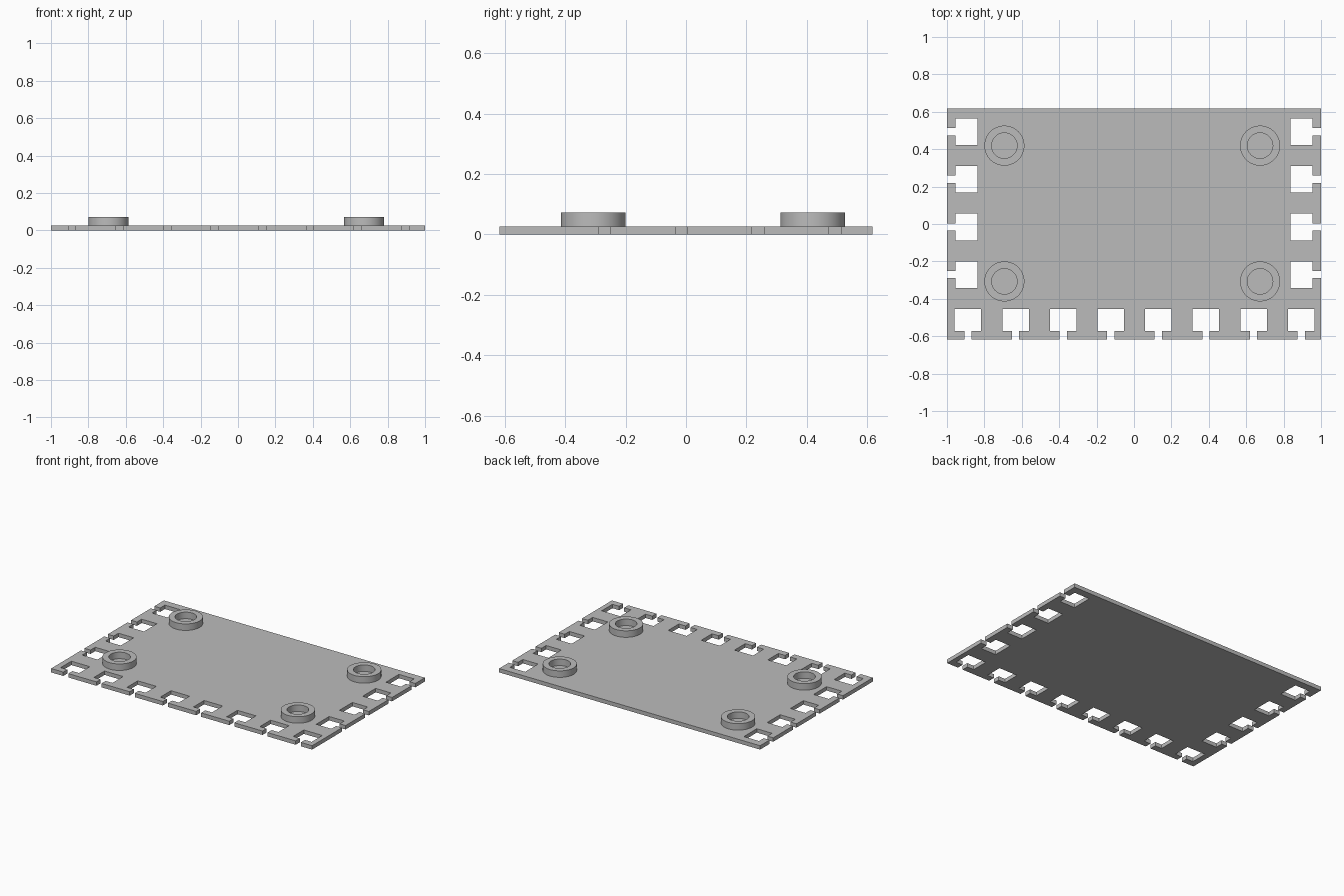
import bpy, bmesh, math
from mathutils import Vector

if "Cube" in bpy.data.objects:
    bpy.data.objects.remove(bpy.data.objects["Cube"])

HX, HY = 1.0, 0.617          # plate half sizes
T, BOSS_TOP = 0.027, 0.072   # plate thickness, boss top height
PITCH = 0.2545
SLOT, NECK = 0.071, 0.0195   # half widths of slot and its neck
LIP, DEEP = 0.045, 0.162     # slot start and end measured from the edge

grey = bpy.data.materials.new("light grey")
grey.diffuse_color = (0.5, 0.5, 0.5, 1)
grey.use_nodes = True
grey.node_tree.nodes["Principled BSDF"].inputs["Base Color"].default_value = grey.diffuse_color


def finish(bm, name):
    bmesh.ops.recalc_face_normals(bm, faces=bm.faces)
    mesh = bpy.data.meshes.new(name)
    bm.to_mesh(mesh)
    bm.free()
    mesh.materials.append(grey)
    obj = bpy.data.objects.new(name, mesh)
    bpy.context.collection.objects.link(obj)
    return obj


def keyhole_edge(start, along, inward, centres):
    """Edge outline with T-shaped slots, centres given as distance from start."""
    pts = [start]
    for c in centres:
        for u, v in ((-NECK, 0), (-NECK, LIP), (-SLOT, LIP), (-SLOT, DEEP),
                     (SLOT, DEEP), (SLOT, LIP), (NECK, LIP), (NECK, 0)):
            pts.append(start + along * (c + u) + inward * v)
    return pts


# Base plate: one outline with slots along the front and both sides
X, Y = Vector((1, 0, 0)), Vector((0, 1, 0))
front = [HX + 0.003 + (i - 3.5) * PITCH for i in range(8)]
side = [HY - 0.2705 + i * PITCH for i in range(4)]
outline = keyhole_edge(Vector((-HX, -HY, 0)), X, Y, front)
outline += keyhole_edge(Vector((HX, -HY, 0)), Y, -X, side)
outline += [Vector((HX, HY, 0))]
outline += keyhole_edge(Vector((-HX, HY, 0)), -Y, X, [2 * HY - c for c in reversed(side)])

bm = bmesh.new()
base = bm.faces.new([bm.verts.new(p) for p in outline])
ext = bmesh.ops.extrude_face_region(bm, geom=[base], use_keep_orig=True)
bmesh.ops.translate(bm, vec=(0, 0, T),
                    verts=[g for g in ext["geom"] if isinstance(g, bmesh.types.BMVert)])
finish(bm, "base_plate")


# Raised ring bosses with blind holes
def ring_boss(name, x, y, outer=0.107, inner=0.068, n=64):
    bm = bmesh.new()
    profile = ((outer, T), (outer, BOSS_TOP), (inner, BOSS_TOP), (inner, T))
    loops = [[bm.verts.new((x + r * math.cos(2 * math.pi * i / n),
                            y + r * math.sin(2 * math.pi * i / n), z)) for i in range(n)]
             for r, z in profile]
    for k in range(4):
        a, b = loops[k], loops[(k + 1) % 4]
        for i in range(n):
            j = (i + 1) % n
            bm.faces.new((a[i], a[j], b[j], b[i]))
    obj = finish(bm, name)
    bpy.ops.object.select_all(action='DESELECT')
    obj.select_set(True)
    bpy.context.view_layer.objects.active = obj
    bpy.ops.object.shade_smooth_by_angle(angle=math.radians(30))


for sx, x in (("left", -0.693), ("right", 0.674)):
    for sy, y in (("front", -0.307), ("back", 0.419)):
        ring_boss(f"{sy}_{sx}_boss", x, y)
